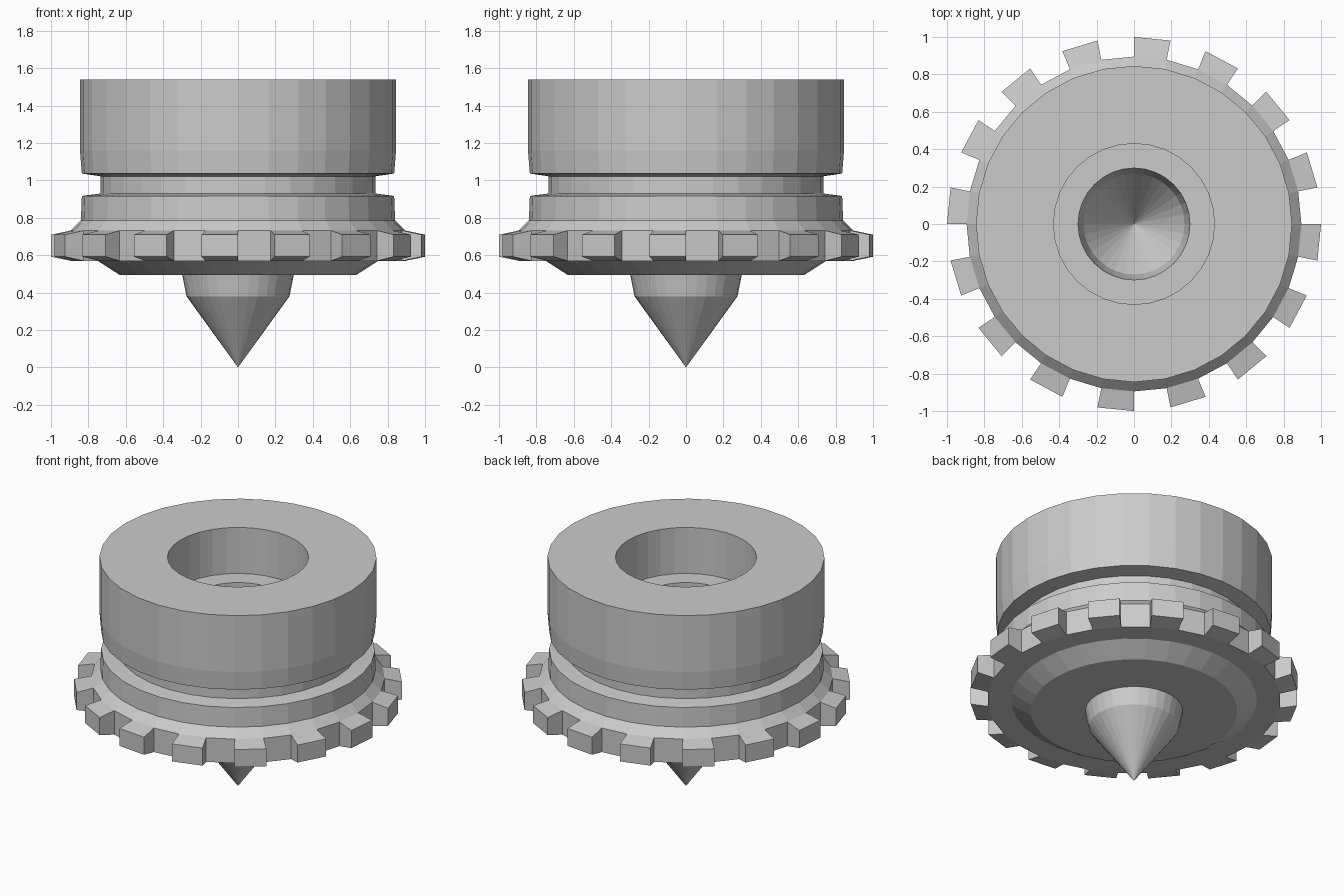
import bpy, bmesh
from math import cos, sin, pi

if "Cube" in bpy.data.objects:
    bpy.data.objects.remove(bpy.data.objects["Cube"])

SIDES = 32


def ring_point(r, z, i):
    a = 2 * pi * i / SIDES
    return (r * cos(a), r * sin(a), z)


def lathe(bm, profile):
    """Revolve (radius, z) points; a zero radius becomes a single tip vertex."""
    rings = []
    for r, z in profile:
        if r == 0:
            rings.append([bm.verts.new((0, 0, z))] * SIDES)
        else:
            rings.append([bm.verts.new(ring_point(r, z, i)) for i in range(SIDES)])
    bands = []
    for lo, hi in zip(rings, rings[1:]):
        band = []
        for i in range(SIDES):
            j = (i + 1) % SIDES
            quad = list(dict.fromkeys([lo[i], lo[j], hi[j], hi[i]]))
            band.append(bm.faces.new(quad))
        bands.append(band)
    return rings, bands


# Whole section: outer spike tip, up the outside, down the bore to the inner tip
RIM = 5  # index of the lower edge of the toothed rim
profile = [
    (0, 0), (0.275, 0.38), (0.298, 0.493),                    # spike
    (0.63, 0.493), (0.75, 0.57),                              # underside
    (0.895, 0.57), (0.895, 0.732), (0.84, 0.787),             # toothed rim
    (0.835, 0.917), (0.735, 0.93), (0.735, 1.022),            # lower band, groove
    (0.835, 1.037), (0.845, 1.16), (0.845, 1.54),             # upper drum
    (0.43, 1.54), (0.43, 1.23),                               # bore
    (0.299, 1.23), (0.294, 0.493), (0.27, 0.385), (0, 0.012),  # hollow spike
]

bm = bmesh.new()
rings, bands = lathe(bm, profile)

# Teeth: every second rim face pulled outward and narrowed
for i in range(1, SIDES, 2):
    j = (i + 1) % SIDES
    root = [rings[RIM][i], rings[RIM][j], rings[RIM + 1][j], rings[RIM + 1][i]]
    tip = [bm.verts.new(ring_point(1.0, z, k))
           for z, k in ((0.592, i), (0.592, j), (0.71, j), (0.71, i))]
    bm.faces.remove(bands[RIM][i])
    bm.faces.new(tip)
    for a in range(4):
        b = (a + 1) % 4
        bm.faces.new([root[a], root[b], tip[b], tip[a]])

bmesh.ops.recalc_face_normals(bm, faces=bm.faces)
mesh = bpy.data.meshes.new("toothed_spike_body")
bm.to_mesh(mesh)
bm.free()
bpy.context.collection.objects.link(bpy.data.objects.new("toothed_spike_body", mesh))
